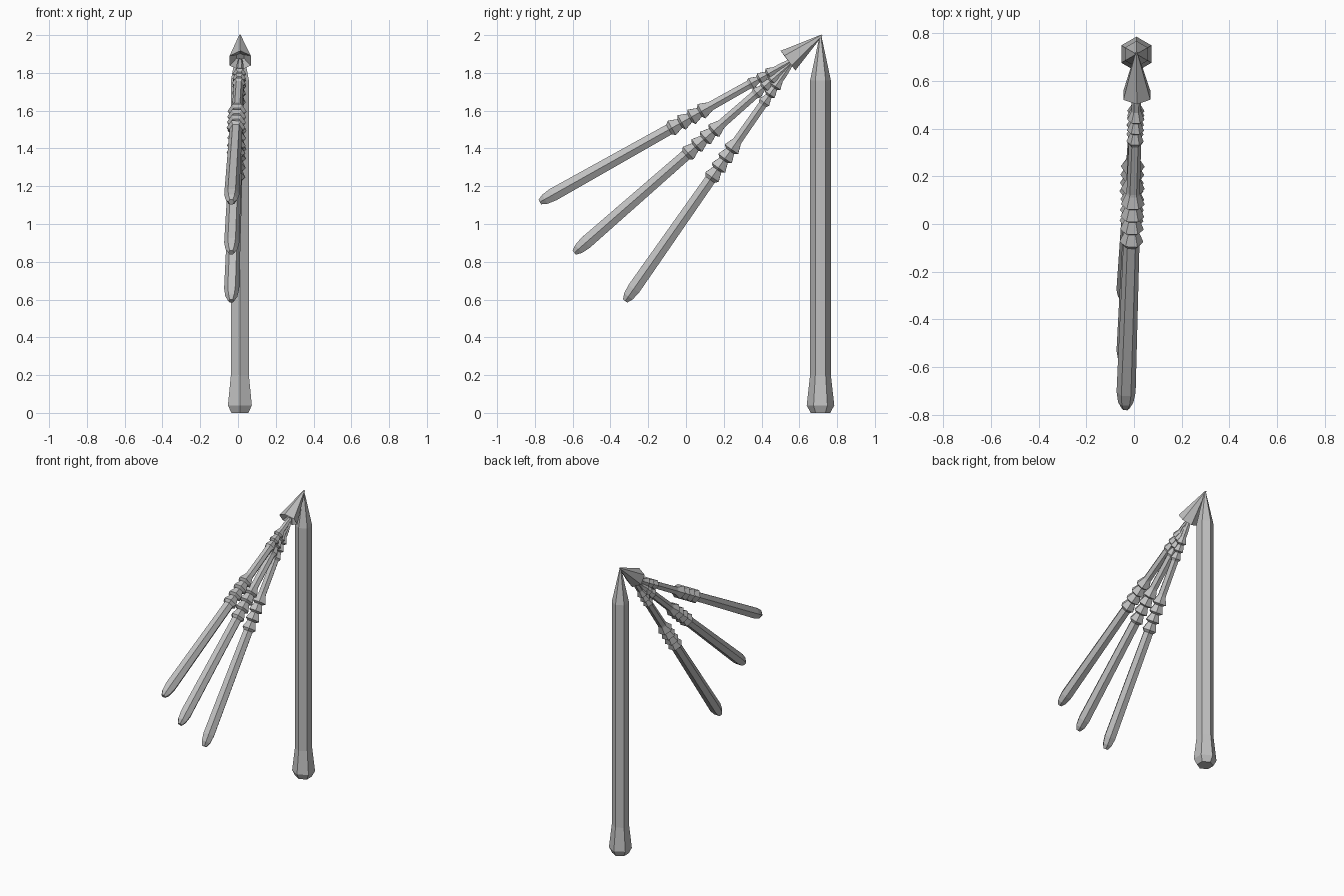
import bpy
import bmesh
from math import cos, sin, pi
from mathutils import Vector

cube = bpy.data.objects.get("Cube")
if cube:
    bpy.data.objects.remove(cube, do_unlink=True)

grey = bpy.data.materials.new("steel_grey")
grey.use_nodes = True
colour = (0.53, 0.53, 0.53, 1)
grey.diffuse_color = colour
grey.node_tree.nodes["Principled BSDF"].inputs["Base Color"].default_value = colour


def hex_rod(name, start, end, profile, corner_up=False):
    """Six-sided flat-shaded rod; profile holds (distance from start, radius)."""
    start, end = Vector(start), Vector(end)
    axis = (end - start).normalized()
    side = Vector((1, 0, 0))
    side = (side - axis * side.dot(axis)).normalized()
    up = axis.cross(side)
    phase = pi / 2 if corner_up else 0
    bm = bmesh.new()
    rings = []
    for dist, radius in profile:
        centre = start + axis * dist
        rings.append([bm.verts.new(centre + radius * (
            side * cos(phase + i * pi / 3) + up * sin(phase + i * pi / 3)))
            for i in range(6)])
    for a, b in zip(rings, rings[1:]):
        for i in range(6):
            j = (i + 1) % 6
            bm.faces.new((a[i], a[j], b[j], b[i]))
    bm.faces.new(rings[0])
    bm.faces.new(rings[-1])
    bmesh.ops.recalc_face_normals(bm, faces=bm.faces)
    mesh = bpy.data.meshes.new(name)
    bm.to_mesh(mesh)
    bm.free()
    mesh.materials.append(grey)
    obj = bpy.data.objects.new(name, mesh)
    bpy.context.collection.objects.link(obj)
    return obj


def barbs(first, pitch, count, inner, outer):
    """Sawtooth collars that flare away from the head."""
    points = []
    for i in range(count):
        s = first + i * pitch
        points += [(s, inner), (s + pitch * 0.8, outer)]
    return points


# Upright handle with flared foot and pointed top
hex_rod("handle", (0.01, 0.712, 0), (0.01, 0.712, 2),
        [(0, 0.052), (0.04, 0.073), (0.2, 0.055), (1.76, 0.055), (2, 0.004)],
        corner_up=True)

# Pointed cap joining the handle top to the tails, hollowed underneath
hex_rod("head_cap", (0.01, 0.72, 2.0), (0.012, 0.54, 1.865),
        [(0, 0.004), (0.225, 0.065), (0.19, 0.022)], corner_up=True)

# Three barbed tails fanned out below the cap
tail_profile = ([(0, 0.013), (0.06, 0.02)]
                + barbs(0.1, 0.052, 3, 0.02, 0.036)
                + [(0.262, 0.026), (0.49, 0.028)]
                + barbs(0.5, 0.06, 4, 0.03, 0.05)
                + [(0.745, 0.034), (1.45, 0.04), (1.5, 0.032), (1.53, 0.016)])
tails = {
    "upper_tail": ((0.012, 0.56, 1.865), (-0.036, -0.785, 1.11)),
    "middle_tail": ((0.012, 0.56, 1.855), (-0.036, -0.595, 0.845)),
    "lower_tail": ((0.012, 0.555, 1.845), (-0.036, -0.32, 0.595)),
}
for name, (start, end) in tails.items():
    hex_rod(name, start, end, tail_profile)
